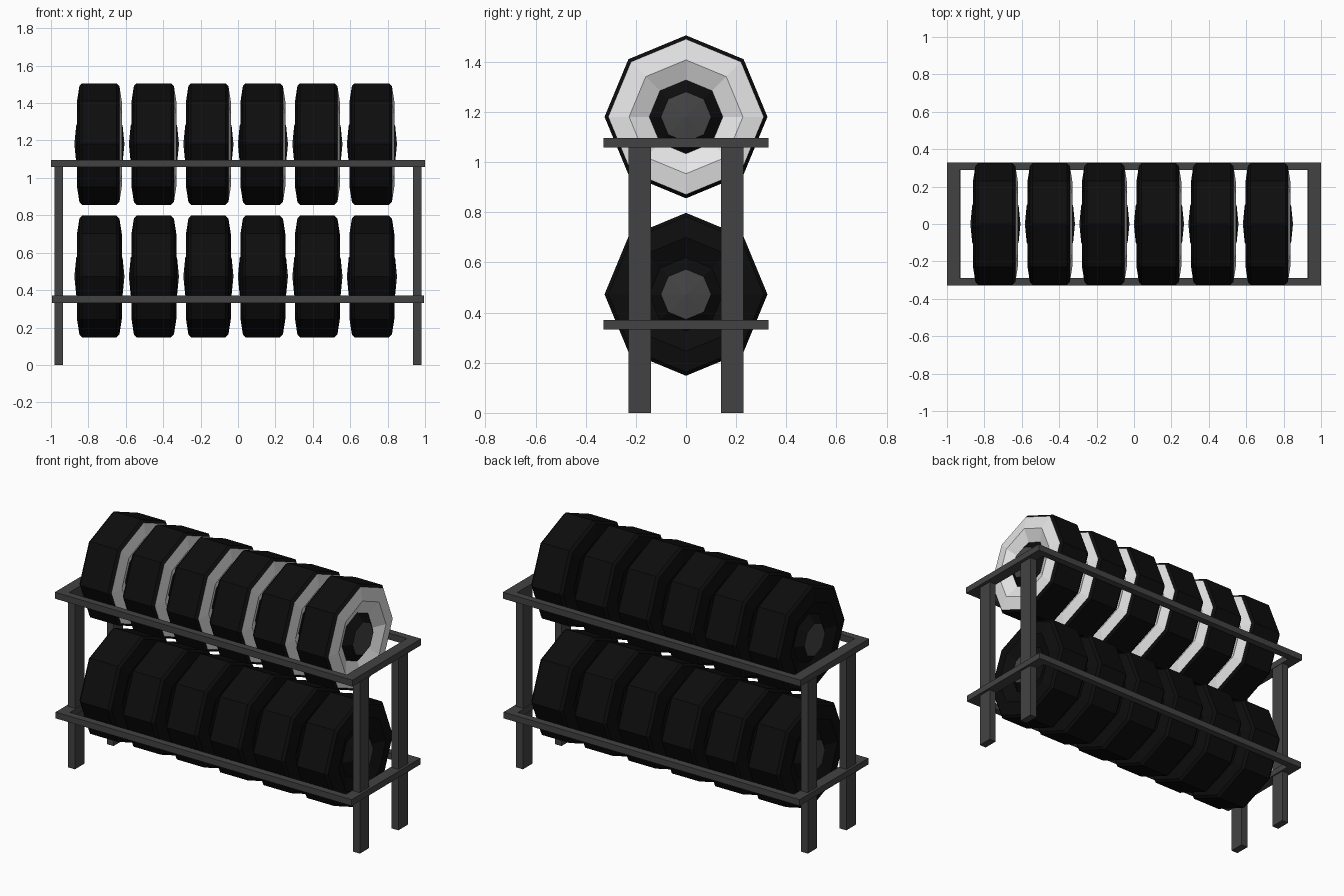
import bpy, bmesh, math

cube = bpy.data.objects.get("Cube")
if cube:
    bpy.data.objects.remove(cube, do_unlink=True)


def material(name, r, g, b):
    m = bpy.data.materials.new(name)
    m.diffuse_color = (r, g, b, 1)
    m.use_nodes = True
    m.node_tree.nodes["Principled BSDF"].inputs["Base Color"].default_value = (r, g, b, 1)
    return m


RUBBER = material("black rubber", 0.004, 0.004, 0.004)
FRAME = material("dark grey metal", 0.055, 0.055, 0.055)
HUB = material("hub grey", 0.06, 0.06, 0.06)
WHITE = material("pale wall", 0.8, 0.8, 0.8)


def add_object(name, bm, mats, location=(0, 0, 0)):
    bmesh.ops.recalc_face_normals(bm, faces=bm.faces[:])
    mesh = bpy.data.meshes.new(name)
    bm.to_mesh(mesh)
    bm.free()
    for m in mats:
        mesh.materials.append(m)
    obj = bpy.data.objects.new(name, mesh)
    obj.location = location
    bpy.context.collection.objects.link(obj)
    return obj


def box(name, x, y, z):
    """Box from (low, high) pairs on each axis."""
    bm = bmesh.new()
    bmesh.ops.create_cube(bm, size=1)
    for v in bm.verts:
        for i, (low, high) in enumerate((x, y, z)):
            v.co[i] = high if v.co[i] > 0 else low
    return add_object(name, bm, [FRAME])


# Half profile of a wheel, tread to hub: (radius, offset along the axle)
PROFILE = [(0.325, 0.092), (0.31, 0.107), (0.227, 0.12), (0.147, 0.085), (0.10, 0.124)]
APEX = 0.134
SIDES = 8


def wheel(name, location, pale_side):
    bm = bmesh.new()
    outline = [(r, -x) for r, x in reversed(PROFILE)] + PROFILE
    rings = []
    for r, x in outline:
        angles = [2 * math.pi * k / SIDES for k in range(SIDES)]
        rings.append([bm.verts.new((x, r * math.cos(a), r * math.sin(a))) for a in angles])
    pale_bands = (6, 7) if pale_side else ()
    # Tread and side walls
    for i, (a, b) in enumerate(zip(rings, rings[1:])):
        for k in range(SIDES):
            n = (k + 1) % SIDES
            face = bm.faces.new((a[k], a[n], b[n], b[k]))
            face.material_index = 1 if i in pale_bands else 0
    # Shallow cone hub on each side
    for ring, x in ((rings[0], -APEX), (rings[-1], APEX)):
        tip = bm.verts.new((x, 0, 0))
        for k in range(SIDES):
            bm.faces.new((ring[k], ring[(k + 1) % SIDES], tip)).material_index = 2
    add_object(name, bm, [RUBBER, WHITE, HUB], location)


# Two rows of wheels
for row, z, pale in (("lower", 0.473, False), ("upper", 1.181, True)):
    for i in range(6):
        wheel(f"{row}_wheel_{i + 1}", (-0.741 + 0.2914 * i, 0, z), pale)

# Two rectangular shelf frames
for row, low, high, end in (("lower", 0.332, 0.37, 0.995), ("upper", 1.058, 1.097, 1.0)):
    z = (low, high)
    box(row + "_front_rail", (-end, end), (-0.33, -0.288), z)
    box(row + "_back_rail", (-end, end), (0.288, 0.33), z)
    box(row + "_right_end_bar", (-end, 0.067 - end), (-0.288, 0.288), z)
    box(row + "_left_end_bar", (end - 0.067, end), (-0.288, 0.288), z)

# Four legs
for side, sx in (("left", 1), ("right", -1)):
    for depth, sy in (("front", -1), ("back", 1)):
        box(f"{depth}_{side}_leg", sorted((sx * 0.935, sx * 0.98)),
            sorted((sy * 0.14, sy * 0.23)), (0, 1.06))
